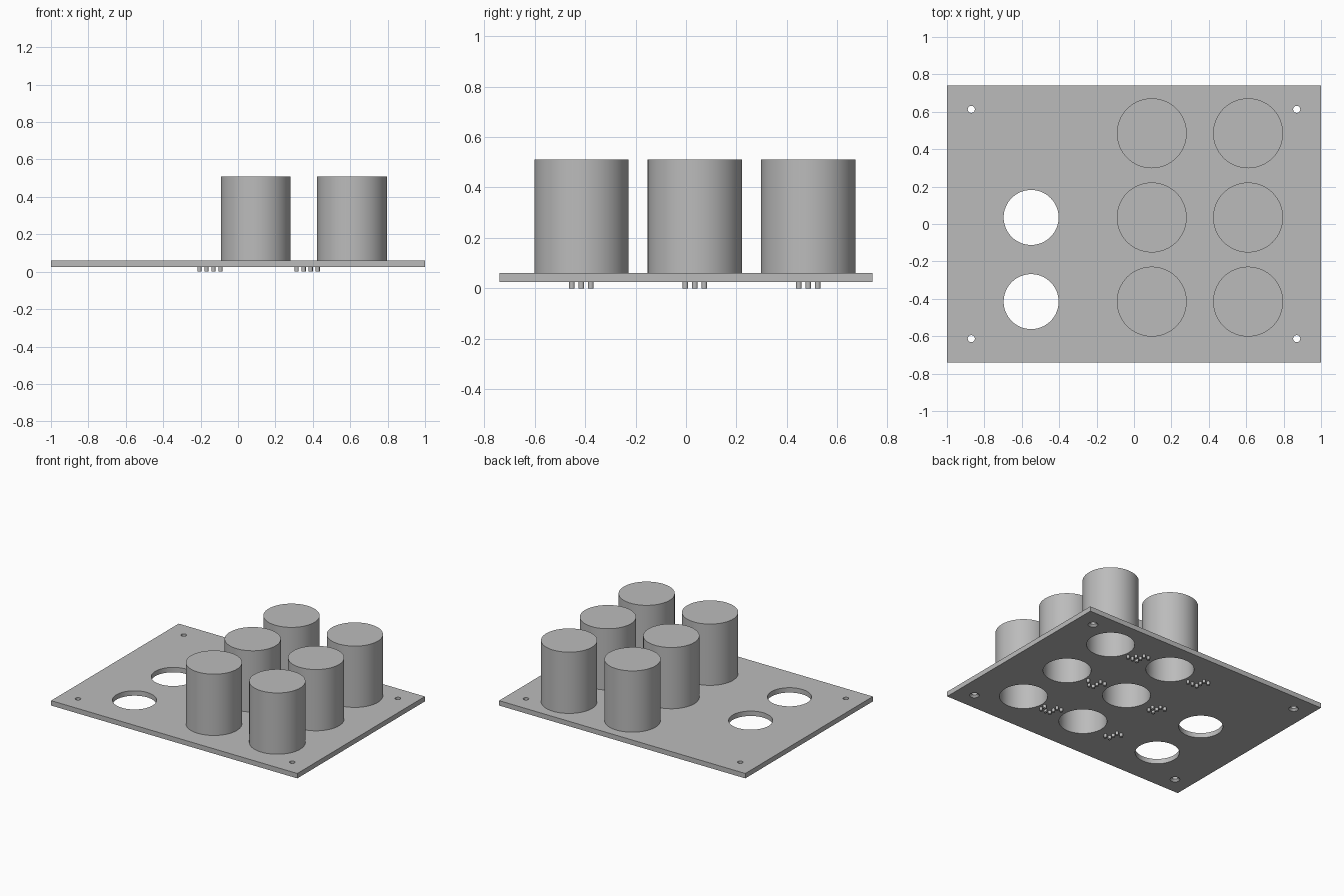
import bpy, bmesh, math
from mathutils import Matrix, Vector

if "Cube" in bpy.data.objects:
    bpy.data.objects.remove(bpy.data.objects["Cube"])

grey = bpy.data.materials.new("plain grey")
grey.use_nodes = True
grey.diffuse_color = (0.5, 0.5, 0.5, 1)
grey.node_tree.nodes["Principled BSDF"].inputs["Base Color"].default_value = (0.5, 0.5, 0.5, 1)

PLATE_BOTTOM, PLATE_TOP, CUP_TOP = 0.024, 0.06, 0.51
CUP_X, ROW_Y = (0.095, 0.61), (-0.415, 0.035, 0.485)
CUP_OUTER, CUP_INNER = 0.187, 0.16


def make_object(name, bm):
    bmesh.ops.recalc_face_normals(bm, faces=bm.faces)
    mesh = bpy.data.meshes.new(name)
    bm.to_mesh(mesh)
    bm.free()
    mesh.materials.append(grey)
    ob = bpy.data.objects.new(name, mesh)
    bpy.context.collection.objects.link(ob)
    return ob


def add_cone(bm, x, y, z0, z1, r0, r1, segments=64):
    bmesh.ops.create_cone(bm, cap_ends=True, segments=segments, radius1=r0, radius2=r1,
                          depth=z1 - z0, matrix=Matrix.Translation((x, y, (z0 + z1) / 2)))


def smooth(ob):
    bpy.ops.object.select_all(action="DESELECT")
    ob.select_set(True)
    bpy.context.view_layer.objects.active = ob
    bpy.ops.object.shade_smooth_by_angle(angle=math.radians(30))


def cut(ob, bm):
    cutter = make_object("hole_cutter", bm)
    cutter.hide_render = True
    mod = ob.modifiers.new("holes", "BOOLEAN")
    mod.operation, mod.solver, mod.object = "DIFFERENCE", "EXACT", cutter
    bpy.ops.object.select_all(action="DESELECT")
    bpy.context.view_layer.objects.active = ob
    bpy.ops.object.modifier_apply(modifier=mod.name)
    bpy.data.objects.remove(cutter)


# Base plate
bm = bmesh.new()
bmesh.ops.create_cube(bm, size=1)
bmesh.ops.scale(bm, vec=(2, 1.48, PLATE_TOP - PLATE_BOTTOM), verts=bm.verts)
bmesh.ops.translate(bm, vec=(0, 0, (PLATE_TOP + PLATE_BOTTOM) / 2), verts=bm.verts)
plate = make_object("base_plate", bm)

# Cup openings, two empty openings and corner screw holes
bm = bmesh.new()
for y in ROW_Y:
    for x in CUP_X:
        add_cone(bm, x, y, 0, 0.1, CUP_INNER, CUP_INNER)
for y in ROW_Y[:2]:
    add_cone(bm, -0.55, y, 0, 0.1, 0.147, 0.147)
for x in (-0.87, 0.87):
    for y in (-0.613, 0.613):
        add_cone(bm, x, y, 0, 0.1, 0.019, 0.019, 32)
cut(plate, bm)

# Countersinks under the screw holes
bm = bmesh.new()
for x in (-0.87, 0.87):
    for y in (-0.613, 0.613):
        add_cone(bm, x, y, PLATE_BOTTOM - 0.014, PLATE_BOTTOM + 0.014, 0.047, 0.019, 32)
cut(plate, bm)
smooth(plate)

# Closed-top hollow cups, spun from a wall profile
PROFILE = [(0, CUP_TOP), (CUP_OUTER, CUP_TOP), (CUP_OUTER, PLATE_TOP),
           (CUP_INNER, PLATE_TOP), (CUP_INNER, CUP_TOP - 0.027), (0, CUP_TOP - 0.027)]
for x in CUP_X:
    for row, y in enumerate(ROW_Y):
        bm = bmesh.new()
        verts = [bm.verts.new((x + r, y, z)) for r, z in PROFILE]
        edges = [bm.edges.new(pair) for pair in zip(verts, verts[1:])]
        bmesh.ops.spin(bm, geom=verts + edges, cent=(x, y, 0), axis=(0, 0, 1),
                       angle=math.tau, steps=64)
        bmesh.ops.remove_doubles(bm, verts=bm.verts, dist=0.0005)
        side = "left" if x > 0.3 else "middle"
        smooth(make_object(f"cup_{side}_{row + 1}", bm))

# Raised tactile numbers underneath: a number sign cell followed by a digit cell
NUMBER_SIGN = (3, 4, 5, 6)
DIGITS = ((1,), (1, 2), (1, 4), (1, 4, 5), (1, 5), (1, 2, 4))
STEP = 0.0375
for index, digit in enumerate(DIGITS):
    cx, cy = (-0.15, 0.37)[index // 3], ROW_Y[index % 3]
    bm = bmesh.new()
    for cell, dots in enumerate((NUMBER_SIGN, digit)):
        for dot in dots:
            column, line = divmod(dot - 1, 3)
            x = cx + (2 * cell + column - 1.5) * STEP
            y = cy + (line - 1) * STEP
            add_cone(bm, x, y, 0, PLATE_BOTTOM + 0.002, 0.011, 0.011, 24)
    smooth(make_object(f"tactile_number_{index + 1}", bm))
